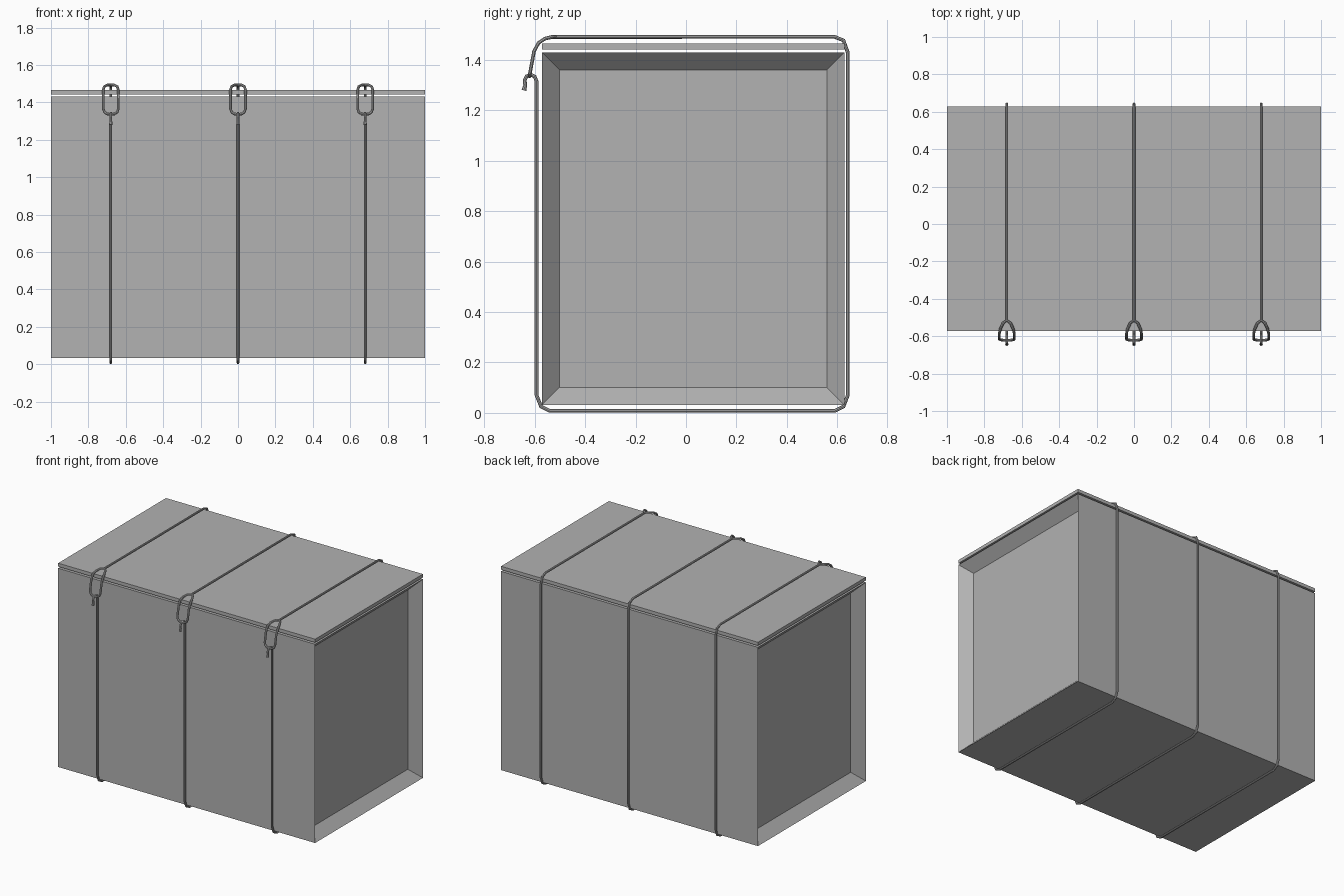
import bpy
import bmesh
from mathutils import Matrix, Vector

old = bpy.data.objects.get("Cube")
if old:
    bpy.data.objects.remove(old, do_unlink=True)

GREY = (0.445, 0.445, 0.445, 1.0)
grey = bpy.data.materials.new("plain_grey")
grey.use_nodes = True
grey.diffuse_color = GREY
grey.node_tree.nodes["Principled BSDF"].inputs["Base Color"].default_value = GREY

FRONT, BACK = -0.571, 0.628
CORD = 0.0075  # cord radius


def slab(name, bottom, top, recessed=False):
    """Full-length block, optionally with a sunken panel in each end."""
    bm = bmesh.new()
    size = Matrix.Diagonal((2, BACK - FRONT, top - bottom, 1))
    place = Matrix.Translation((0, (FRONT + BACK) / 2, (bottom + top) / 2))
    bmesh.ops.create_cube(bm, size=1, matrix=place @ size)
    if recessed:
        bm.normal_update()
        ends = [f for f in bm.faces if abs(f.normal.x) > 0.9]
        bmesh.ops.inset_individual(bm, faces=ends, thickness=0.097)
        for face in ends:
            inward = Vector((-0.07 if face.normal.x > 0 else 0.07, 0, 0))
            bmesh.ops.translate(bm, verts=face.verts[:], vec=inward)
    mesh = bpy.data.meshes.new(name)
    bm.to_mesh(mesh)
    bm.free()
    mesh.materials.append(grey)
    obj = bpy.data.objects.new(name, mesh)
    bpy.context.collection.objects.link(obj)


def cord(name, x, points, closed=False, knob=1.0):
    """Round cord along a path; knob swells its last point."""
    data = bpy.data.curves.new(name, "CURVE")
    data.dimensions = "3D"
    data.bevel_depth = CORD
    data.bevel_resolution = 2
    data.use_fill_caps = True
    spline = data.splines.new("POLY")
    spline.points.add(len(points) - 1)
    for target, co in zip(spline.points, points):
        target.co = (*co, 1)
    spline.points[-1].radius = knob
    spline.use_cyclic_u = closed
    data.materials.append(grey)
    obj = bpy.data.objects.new(name, data)
    obj.location.x = x
    bpy.context.collection.objects.link(obj)
    bpy.ops.object.select_all(action="DESELECT")
    obj.select_set(True)
    bpy.context.view_layer.objects.active = obj
    bpy.ops.object.convert(target="MESH")
    bpy.ops.object.shade_smooth_by_angle()


# Box body and separate lid
slab("box_body", 0.032, 1.43, recessed=True)
slab("lid", 1.442, 1.466)

# Strap runs over the top, down the back, under and up the front to a hook
strap_path = [(0, y, z) for y, z in (
    (-0.515, 1.492), (0.59, 1.492), (0.625, 1.478), (0.642, 1.43),
    (0.642, 0.07), (0.625, 0.025), (0.59, 0.008),
    (-0.54, 0.008), (-0.575, 0.025), (-0.593, 0.07),
    (-0.593, 1.315), (-0.6, 1.334), (-0.615, 1.342), (-0.632, 1.336),
    (-0.64, 1.32), (-0.638, 1.3), (-0.643, 1.28))]

# Ring bends over the lid edge and catches the hook
half_ring = [(0, -0.515, 1.492), (0.02, -0.53, 1.492), (0.034, -0.56, 1.485),
             (0.04, -0.585, 1.468), (0.04, -0.603, 1.435),
             (0.04, -0.616, 1.365), (0.034, -0.619, 1.348),
             (0.02, -0.621, 1.338), (0, -0.621, 1.336)]
ring_path = half_ring + [(-x, y, z) for x, y, z in half_ring[-2:0:-1]]

for side, x in (("right", -0.68), ("middle", 0), ("left", 0.68)):
    cord(side + "_strap_and_hook", x, strap_path, knob=1.25)
    cord(side + "_strap_ring", x, ring_path, closed=True)
